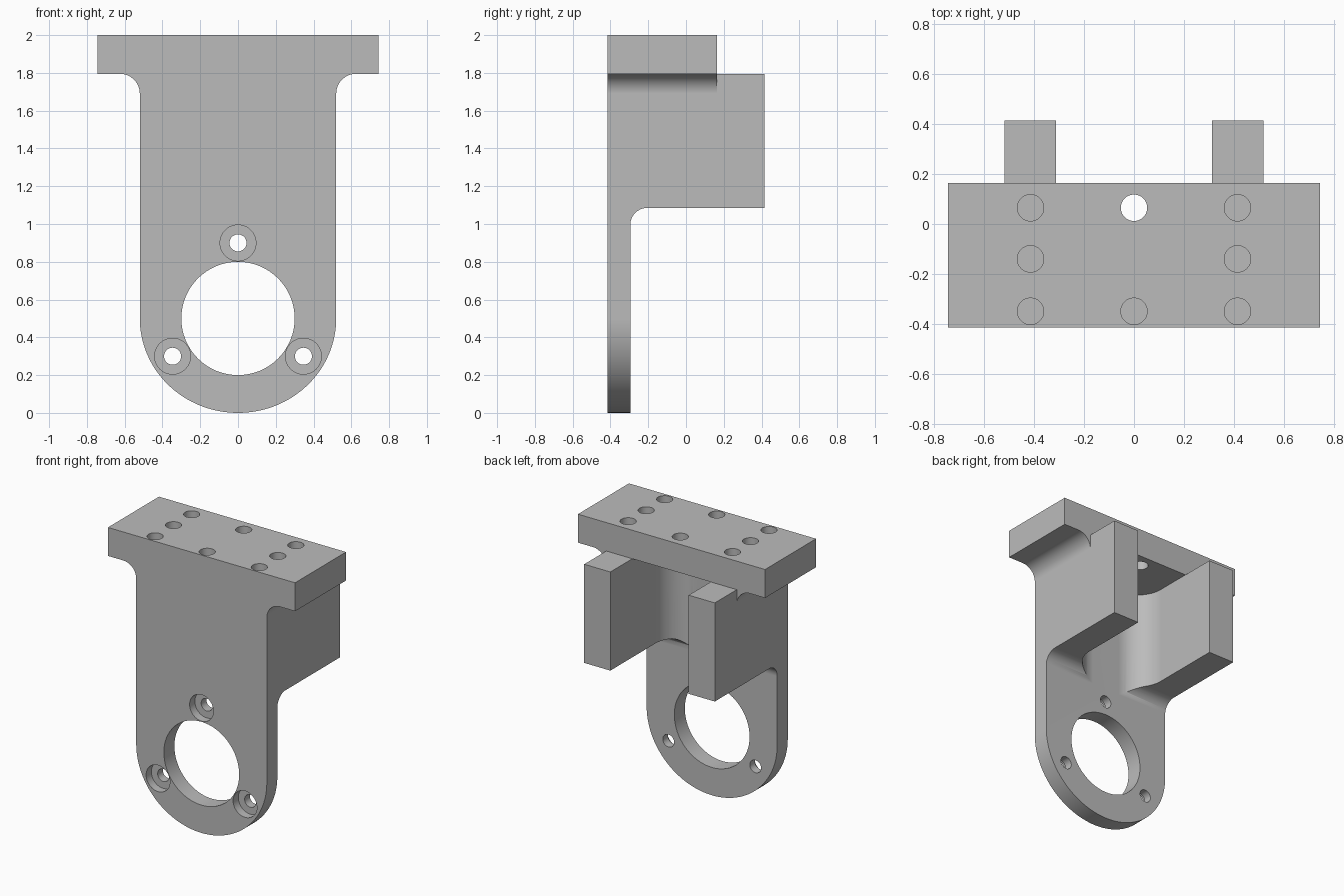
import bpy
import bmesh
from math import cos, sin, pi, radians

default = bpy.data.objects.get("Cube")
if default:
    bpy.data.objects.remove(default, do_unlink=True)

# Main sizes
FRONT, BACK, PLATE_BACK, FLANGE_BACK = -0.415, 0.415, -0.295, 0.165
HALF, FLANGE_HALF, SLOT_HALF = 0.52, 0.745, 0.312
TOP, FLANGE_Z, ARM_Z = 2.0, 1.795, 1.085

grey = bpy.data.materials.new("plain grey")
grey.use_nodes = True
colour = (0.5, 0.5, 0.5, 1)
grey.diffuse_color = colour
grey.node_tree.nodes["Principled BSDF"].inputs["Base Color"].default_value = colour


def arc(cu, cv, ru, rv, start, end, steps=16):
    angles = [radians(start + (end - start) * i / steps) for i in range(steps + 1)]
    return [(cu + ru * cos(a), cv + rv * sin(a)) for a in angles]


def circle(cu, cv, r):
    return arc(cu, cv, r, r, 0, 360, 64)[:-1]


def prism(name, outline, axis, low, high):
    """Extrude a 2D outline along x, y or z."""
    place = {"x": lambda u, v, w: (w, u, v),
             "y": lambda u, v, w: (u, w, v),
             "z": lambda u, v, w: (u, v, w)}[axis]
    bm = bmesh.new()
    rings = [[bm.verts.new(place(u, v, w)) for u, v in outline] for w in (low, high)]
    for ring in rings:
        bm.faces.new(ring)
    n = len(outline)
    for i in range(n):
        j = (i + 1) % n
        bm.faces.new((rings[0][i], rings[0][j], rings[1][j], rings[1][i]))
    bmesh.ops.recalc_face_normals(bm, faces=bm.faces)
    mesh = bpy.data.meshes.new(name)
    bm.to_mesh(mesh)
    bm.free()
    mesh.materials.append(grey)
    obj = bpy.data.objects.new(name, mesh)
    bpy.context.collection.objects.link(obj)
    return obj


def combine(target, tool, operation="DIFFERENCE"):
    """Apply a boolean and discard its tool."""
    mod = target.modifiers.new("cut", "BOOLEAN")
    mod.operation, mod.solver, mod.object = operation, "EXACT", tool
    graph = bpy.context.evaluated_depsgraph_get()
    mesh = bpy.data.meshes.new_from_object(target.evaluated_get(graph))
    target.modifiers.clear()
    target.data = mesh
    bpy.data.objects.remove(tool, do_unlink=True)


# Body: T-shaped front outline with filleted shoulders and rounded foot
r = 0.105
right_side = (arc(0, 0.5, HALF, 0.5, -90, 0, 32)
              + arc(HALF + r, FLANGE_Z - r, r, r, 180, 90)
              + [(FLANGE_HALF, FLANGE_Z), (FLANGE_HALF, TOP)])
left_side = [(-x, z) for x, z in reversed(right_side[1:])]
bracket = prism("mounting_bracket", right_side + left_side, "y", FRONT, BACK)

# Side outline: thin plate, arms with filleted underside, shorter flange
r = 0.09
side = ([(FRONT, -0.1), (PLATE_BACK, -0.1)]
        + arc(PLATE_BACK + r, ARM_Z - r, r, r, 180, 90)
        + [(BACK, ARM_Z), (BACK, FLANGE_Z), (FLANGE_BACK, FLANGE_Z),
           (FLANGE_BACK, TOP), (FRONT, TOP)])
combine(bracket, prism("side_outline", side, "x", -1, 1), "INTERSECT")

# Shoulder fillets stop at the back of the flange
for s in (-1, 1):
    box = [(s * HALF, FLANGE_BACK), (s, FLANGE_BACK), (s, 0.6), (s * HALF, 0.6)]
    combine(bracket, prism("shoulder_cutter", box, "z", 1.2, 1.9))

# Slot between the arms, with large rounded inner corners
r = 0.2
half_slot = arc(SLOT_HALF - r, PLATE_BACK + r, r, r, -90, 0) + [(SLOT_HALF, 0.6)]
slot = half_slot + [(-x, y) for x, y in reversed(half_slot)]
combine(bracket, prism("slot_cutter", slot, "z", 0.85, FLANGE_Z))

# Large bore and three counterbored screw holes around it
combine(bracket, prism("bore_cutter", circle(0, 0.5, 0.3), "y", -0.6, 0))
for angle in (90, 210, 330):
    x, z = 0.4 * cos(radians(angle)), 0.5 + 0.4 * sin(radians(angle))
    combine(bracket, prism("screw_cutter", circle(x, z, 0.045), "y", -0.6, 0))
    combine(bracket, prism("counterbore_cutter", circle(x, z, 0.095), "y", -0.6, -0.355))

# Vertical holes in the flange; all but the centre back one are blind
for x in (-0.415, 0, 0.415):
    for y in (-0.35, -0.14, 0.065):
        if (x, y) != (0, -0.14):
            combine(bracket, prism("flange_cutter", circle(x, y, 0.053), "z", 1.7, 2.1))

# Smooth curved faces while keeping flats and edges crisp
bracket.data.shade_smooth()
bracket.data.set_sharp_from_angle(angle=radians(30))
weighted = bracket.modifiers.new("flat_normals", "WEIGHTED_NORMAL")
weighted.keep_sharp = True
